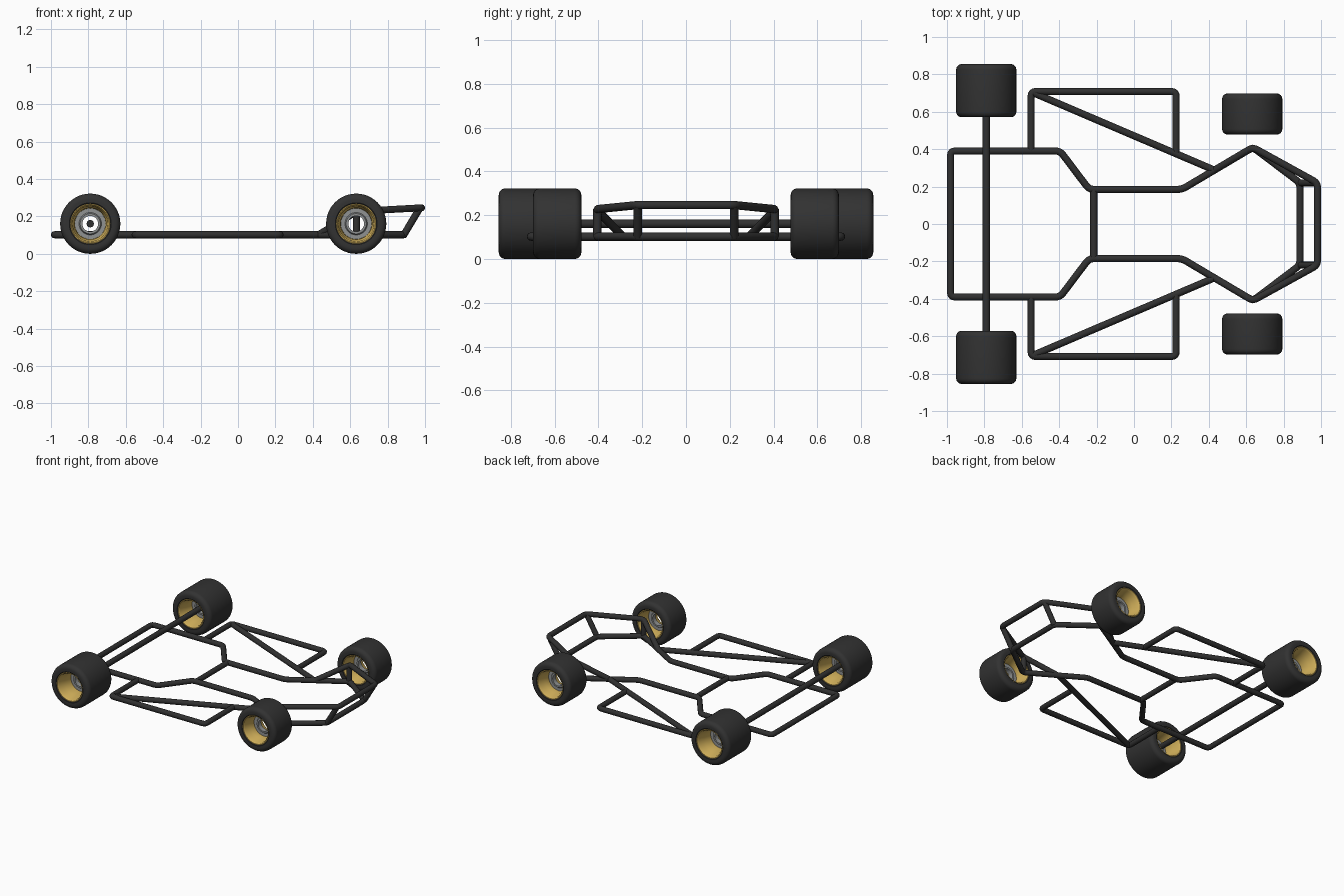
import bpy, bmesh, math
from mathutils import Vector

if "Cube" in bpy.data.objects:
    bpy.data.objects.remove(bpy.data.objects["Cube"])


def material(name, col):
    m = bpy.data.materials.new(name)
    m.diffuse_color = (*col, 1)
    m.use_nodes = True
    m.node_tree.nodes["Principled BSDF"].inputs["Base Color"].default_value = m.diffuse_color
    return m


BLACK = material("black_tube", (0.03, 0.03, 0.03))
RUBBER = material("black_rubber", (0.032, 0.032, 0.032))
GOLD = material("gold_rim", (0.62, 0.42, 0.1))
GREY = material("grey_metal", (0.28, 0.29, 0.29))


def smooth(ob, angle):
    bpy.ops.object.select_all(action='DESELECT')
    ob.select_set(True)
    bpy.context.view_layer.objects.active = ob
    bpy.ops.object.shade_smooth_by_angle(angle=math.radians(angle))


def round_corners(pts, cyclic, rad):
    pts = [Vector(p) for p in pts]
    out, n = [], len(pts)
    for i, p in enumerate(pts):
        if not cyclic and i in (0, n - 1):
            out.append(p)
            continue
        a = p + (pts[i - 1] - p).normalized() * rad
        b = p + (pts[(i + 1) % n] - p).normalized() * rad
        for k in range(5):
            t = k / 4
            out.append(a * (1 - t) ** 2 + p * 2 * t * (1 - t) + b * t * t)
    return out


def tube(name, pts, r=0.019, cyclic=False, rad=0.025):
    cu = bpy.data.curves.new(name, 'CURVE')
    cu.dimensions = '3D'
    cu.bevel_depth = r
    cu.bevel_resolution = 4
    cu.use_fill_caps = True
    pts = round_corners(pts, cyclic, rad)
    s = cu.splines.new('POLY')
    s.points.add(len(pts) - 1)
    for sp, p in zip(s.points, pts):
        sp.co = (*p, 1)
    s.use_cyclic_u = cyclic
    cu.materials.append(BLACK)
    ob = bpy.data.objects.new(name, cu)
    bpy.context.collection.objects.link(ob)
    bpy.ops.object.select_all(action='DESELECT')
    ob.select_set(True)
    bpy.context.view_layer.objects.active = ob
    bpy.ops.object.convert(target='MESH')
    smooth(bpy.context.object, 50)


def lathe(name, prof, loc, mat, n=48):
    """Closed (radius, y) profile turned round the y axis."""
    bm = bmesh.new()
    rings = [[bm.verts.new((r * math.cos(a), y, r * math.sin(a))) for r, y in prof]
             for a in (2 * math.pi * i / n for i in range(n))]
    m = len(prof)
    for i in range(n):
        p, q = rings[i], rings[(i + 1) % n]
        for j in range(m):
            bm.faces.new((p[j], p[(j + 1) % m], q[(j + 1) % m], q[j]))
    bmesh.ops.recalc_face_normals(bm, faces=bm.faces)
    me = bpy.data.meshes.new(name)
    bm.to_mesh(me)
    bm.free()
    me.materials.append(mat)
    ob = bpy.data.objects.new(name, me)
    ob.location = loc
    bpy.context.collection.objects.link(ob)
    smooth(ob, 35)


def mirrored(half):
    """Half profile at +y, mirrored to a closed loop."""
    return half + [(r, -y) for r, y in reversed(half)]


Z, R = 0.102, 0.161

# main chassis loop
half = [(-0.981, 0.39, Z), (-0.395, 0.39, Z), (-0.24, 0.185, Z),
        (0.256, 0.185, Z), (0.636, 0.41, Z), (0.887, 0.22, Z)]
tube("main_frame", half + [(x, -y, z) for x, y, z in reversed(half)], cyclic=True)
tube("cross_bar", [(-0.215, -0.185, Z), (-0.215, 0.185, Z)])

# raised front bumper
half = [(0.43, 0.288, Z), (0.636, 0.41, 0.227), (0.981, 0.22, 0.246)]
tube("front_bumper", half + [(x, -y, z) for x, y, z in reversed(half)])
tube("rear_axle", [(-0.79, -0.71, R), (-0.79, 0.71, R)], r=0.02)

for s, side in ((-1, "right"), (1, "left")):
    tube(side + "_bumper_strut", [(0.887, s * 0.22, Z), (0.972, s * 0.22, 0.244)])
    tube(side + "_front_post", [(0.633, s * 0.405, Z), (0.633, s * 0.405, 0.227)])
    # side guard with diagonal brace
    tube(side + "_side_guard", [(-0.55, s * 0.39, Z), (-0.55, s * 0.708, Z),
                                (0.225, s * 0.708, Z), (0.225, s * 0.38, Z)])
    tube(side + "_side_brace", [(-0.535, s * 0.7, Z), (0.43, s * 0.288, Z)])

    # wheels: tyre, rim and hub disc
    for pos, x, y, w in (("rear", -0.79, 0.713, 0.142), ("front", 0.632, 0.588, 0.11)):
        loc = (x, s * y, R)
        name = side + "_" + pos
        c = 0.03
        tyre = [(0.098, w - 0.03), (0.104, w - 0.006), (0.112, w), (0.125, w)]
        tyre += [(R - c + c * math.sin(a), w - c + c * math.cos(a))
                 for a in (math.radians(d) for d in range(0, 91, 15))]
        lathe(name + "_tyre", mirrored(tyre), loc, RUBBER)
        rim = [(0.099, 0), (0.099, w - 0.02), (0.107, w - 0.012), (0.107, w - 0.003),
               (0.102, w - 0.003), (0.094, w - 0.014), (0.092, w - 0.045),
               (0.084, w - 0.06), (0.082, 0)]
        lathe(name + "_rim", rim + [(r, -v) for r, v in reversed(rim[1:-1])], loc, GOLD)
        lathe(name + "_hub", [(0.084, 0.008), (0.06, 0.008), (0.054, 0.018), (0.042, 0.018),
                              (0.042, -0.018), (0.054, -0.018), (0.06, -0.008),
                              (0.084, -0.008)], loc, GREY)
